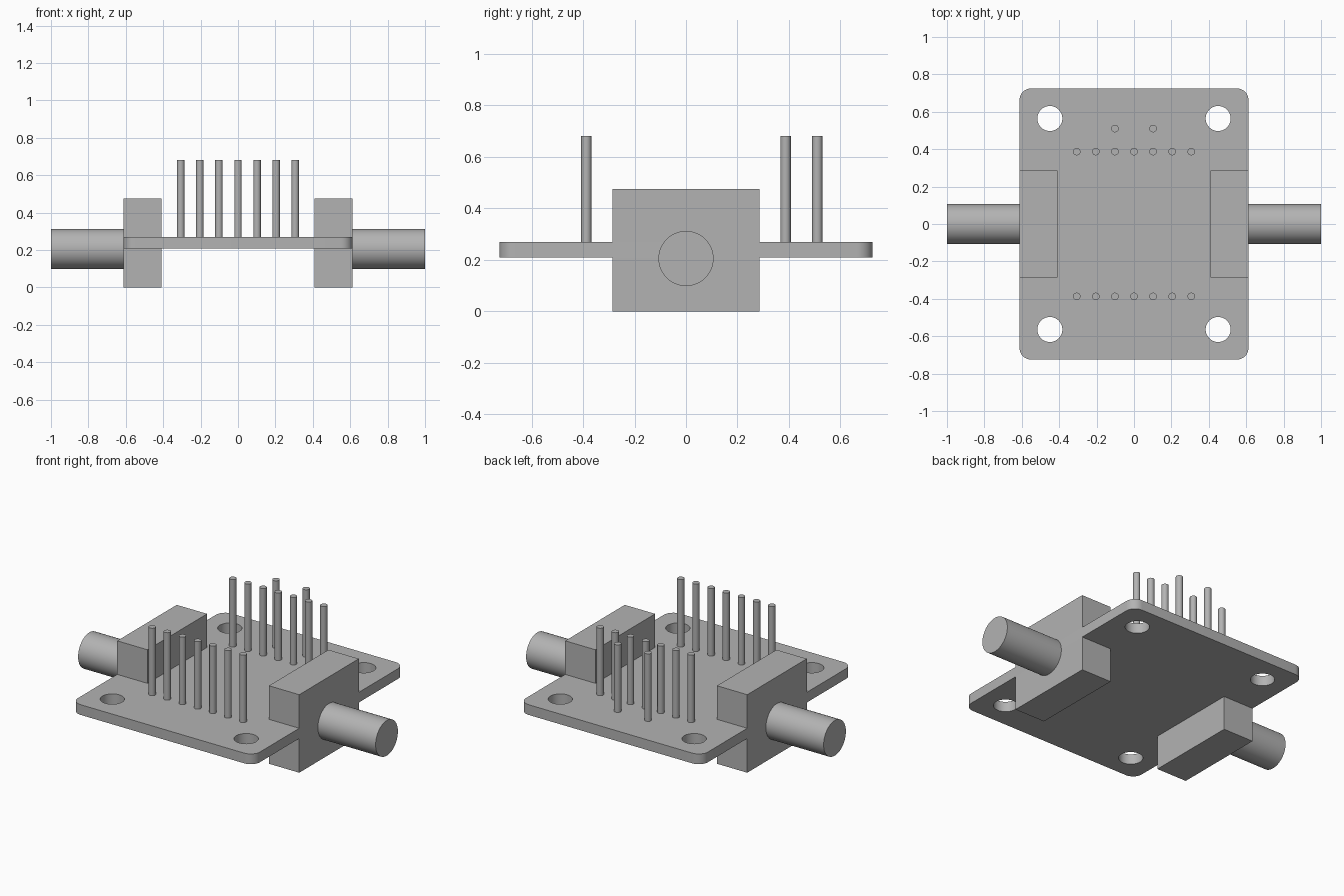
import bpy, bmesh, math
from mathutils import Matrix, Vector

if "Cube" in bpy.data.objects:
    bpy.data.objects.remove(bpy.data.objects["Cube"])

grey = bpy.data.materials.new("neutral_grey")
grey.diffuse_color = (0.45, 0.45, 0.45, 1)
grey.use_nodes = True
grey.node_tree.nodes["Principled BSDF"].inputs["Base Color"].default_value = grey.diffuse_color


def add_object(name, bm, smooth=False):
    bmesh.ops.recalc_face_normals(bm, faces=bm.faces)
    mesh = bpy.data.meshes.new(name)
    bm.to_mesh(mesh)
    bm.free()
    mesh.materials.append(grey)
    ob = bpy.data.objects.new(name, mesh)
    bpy.context.collection.objects.link(ob)
    if smooth:
        shade(ob)
    return ob


def shade(ob):
    bpy.ops.object.select_all(action='DESELECT')
    ob.select_set(True)
    bpy.context.view_layer.objects.active = ob
    bpy.ops.object.shade_smooth_by_angle(angle=math.radians(35))


def box(bm, lo, hi):
    lo, hi = Vector(lo), Vector(hi)
    m = Matrix.Translation((lo + hi) / 2) @ Matrix.Diagonal((*(hi - lo), 1))
    return bmesh.ops.create_cube(bm, size=1, matrix=m)["verts"]


def cylinder(bm, centre, radius, depth, sides, rot=Matrix()):
    bmesh.ops.create_cone(bm, cap_ends=True, segments=sides, radius1=radius, radius2=radius,
                          depth=depth, matrix=Matrix.Translation(centre) @ rot)


# Circuit board with rounded corners
Z0, Z1 = 0.208, 0.27
bm = bmesh.new()
box(bm, (-0.612, -0.725, Z0), (0.612, 0.725, Z1))
corners = [e for e in bm.edges if abs(e.verts[0].co.z - e.verts[1].co.z) > 0.01]
bmesh.ops.bevel(bm, geom=corners, offset=0.062, segments=8, profile=0.5, affect='EDGES')
board = add_object("board", bm)

# Mounting holes in the four corners
bm = bmesh.new()
for x in (-0.45, 0.45):
    for y in (-0.564, 0.564):
        cylinder(bm, (x, y, 0.24), 0.067, 0.3, 40)
cutter = add_object("hole_cutter", bm)
cutter.hide_render = True
mod = board.modifiers.new("mounting_holes", 'BOOLEAN')
mod.operation, mod.solver, mod.object = 'DIFFERENCE', 'EXACT', cutter
bpy.context.view_layer.objects.active = board
bpy.ops.object.modifier_apply(modifier=mod.name)
bpy.data.objects.remove(cutter)
shade(board)

# Connector blocks and barrels at both ends
for side, label in ((-1, "left"), (1, "right")):
    bm = bmesh.new()
    xs = sorted((side * 0.408, side * 0.612))
    box(bm, (xs[0], -0.286, 0), (xs[1], 0.286, 0.474))
    add_object(label + "_connector_block", bm)
    bm = bmesh.new()
    cylinder(bm, (side * 0.806, 0, 0.205), 0.107, 0.388, 64, Matrix.Rotation(math.pi / 2, 4, 'Y'))
    add_object(label + "_connector_barrel", bm, True)

# Header pins: two rows of seven and an extra pair at the back
rows = (("front_pins", -0.387, range(-3, 4)),
        ("back_pins", 0.387, range(-3, 4)),
        ("extra_pins", 0.51, (-1, 1)))
for name, y, steps in rows:
    bm = bmesh.new()
    for i in steps:
        cylinder(bm, (i * 0.102, y, (Z1 + 0.68) / 2), 0.02, 0.68 - Z1, 24)
    add_object(name, bm, True)
